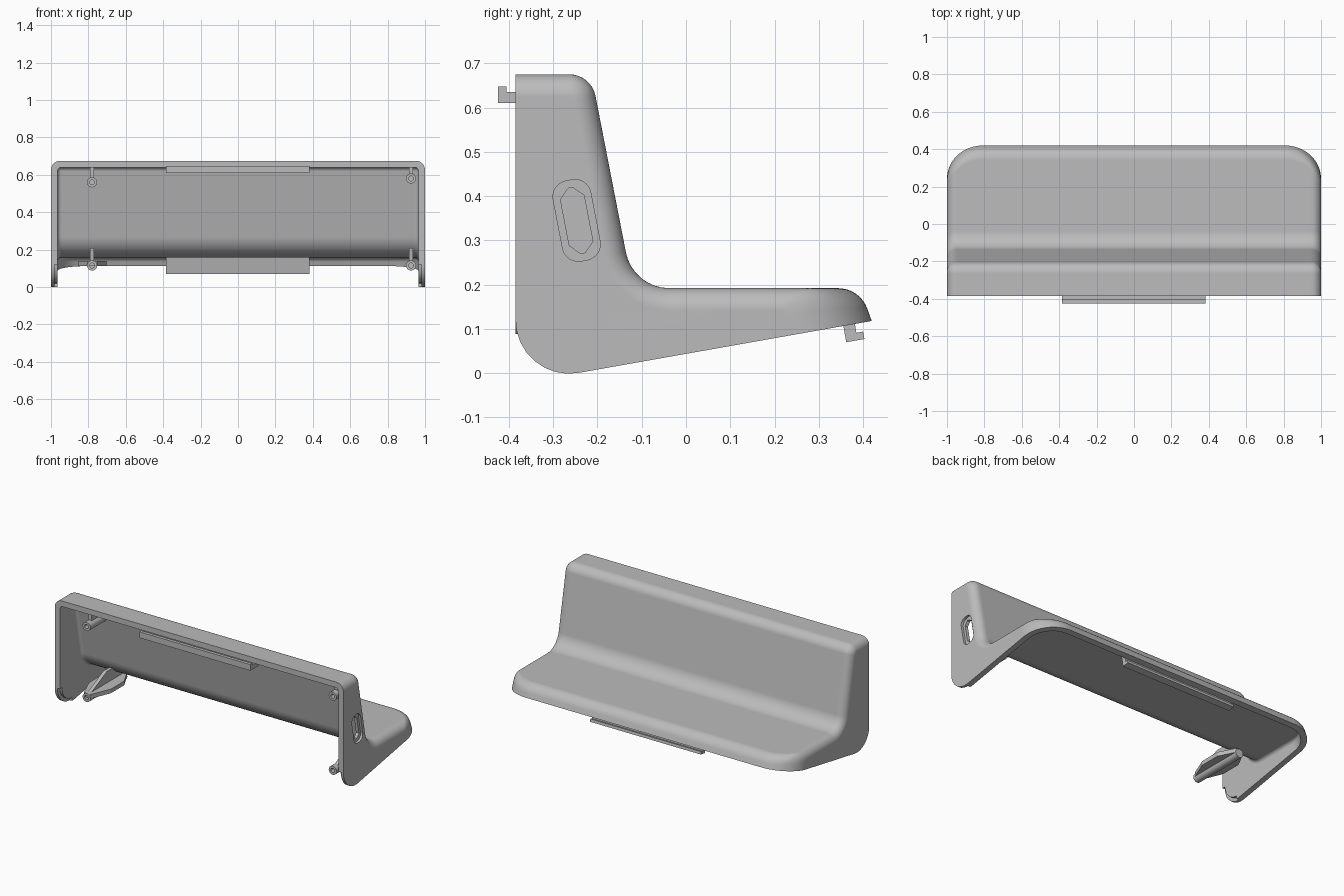
import bpy, bmesh, math
from mathutils import Vector

cube = bpy.data.objects.get("Cube")
if cube:
    bpy.data.objects.remove(cube)

grey = bpy.data.materials.new("plain_grey")
grey.use_nodes = True
grey.diffuse_color = (0.5, 0.5, 0.5, 1)
grey.node_tree.nodes["Principled BSDF"].inputs["Base Color"].default_value = (0.5, 0.5, 0.5, 1)


def fillet(corners, n=8):
    """Closed outline from (u, v, radius) corners, each rounded with n segments."""
    out = []
    for i, (u, v, r) in enumerate(corners):
        p = Vector((u, v))
        if r <= 0:
            out.append(p)
            continue
        a = (Vector(corners[i - 1][:2]) - p).normalized()
        b = (Vector(corners[(i + 1) % len(corners)][:2]) - p).normalized()
        half = a.angle(b) / 2
        centre = p + (a + b).normalized() * (r / math.sin(half))
        s = p + a * (r / math.tan(half)) - centre
        e = p + b * (r / math.tan(half)) - centre
        sweep = s.angle_signed(e)
        for k in range(n + 1):
            t = -sweep * k / n
            out.append(centre + Vector((s.x * math.cos(t) - s.y * math.sin(t),
                                        s.x * math.sin(t) + s.y * math.cos(t))))
    return out


def loft(name, rings):
    """Skin equal-length rings of 3D points and cap both ends."""
    bm = bmesh.new()
    rows = [[bm.verts.new(p) for p in ring] for ring in rings]
    n = len(rows[0])
    for a, b in zip(rows, rows[1:]):
        for i in range(n):
            bm.faces.new((a[i], a[(i + 1) % n], b[(i + 1) % n], b[i]))
    bm.faces.new(rows[0])
    bm.faces.new(rows[-1])
    bmesh.ops.recalc_face_normals(bm, faces=bm.faces)
    mesh = bpy.data.meshes.new(name)
    bm.to_mesh(mesh)
    bm.free()
    mesh.materials.append(grey)
    obj = bpy.data.objects.new(name, mesh)
    bpy.context.collection.objects.link(obj)
    return obj


def prism_x(name, outline, x0, x1):
    return loft(name, [[(x, y, z) for y, z in outline] for x in (x0, x1)])


def cut(target, cutter):
    mod = target.modifiers.new("cut", "BOOLEAN")
    mod.operation, mod.solver, mod.object = "DIFFERENCE", "EXACT", cutter
    with bpy.context.temp_override(object=target, active_object=target):
        bpy.ops.object.modifier_apply(modifier=mod.name)
    bpy.data.objects.remove(cutter)


def smooth(obj):
    bpy.ops.object.select_all(action="DESELECT")
    obj.select_set(True)
    bpy.context.view_layer.objects.active = obj
    bpy.ops.object.shade_smooth_by_angle(angle=math.radians(32))


# L-shaped section: wall inset t, edge rounding d, back edge shift s
def section(t, d, s, front, drop):
    i = t + d
    slope = lambda z: -0.12 - 0.1944 * (z - 0.192) - 1.019 * i
    top, seat, m = 0.675 - i, 0.192 - i, 0.0437 - drop
    k = 0.462 - 1.063 * t - s
    ye = (k - 0.36 * m) / 1.0637
    return fillet([
        (front, top, 0),
        (slope(top), top, max(0.06 - i, 0.008)),
        (slope(seat), seat, 0.1 + i),
        (k - 0.36 * seat, seat, max(0.07 - i, 0.012)),
        (ye, m + 0.177 * ye, 0),
        (front, m + 0.177 * front, 0.121)])


# Body with rounded back corners in plan and rounded side edges
def body(name, half, big, small, t, front, drop, steps=20):
    right = []
    for j in range(steps + 1):
        a = math.pi / 2 * j / steps
        x = half - big + big * math.sin(a)
        e = max(0, x - half + small)
        d = small - math.sqrt(max(0, small * small - e * e))
        ring = section(t, d, big * (1 - math.cos(a)), front, drop)
        right.append((x, ring))
    slices = [(-x, r) for x, r in reversed(right)] + right
    return loft(name, [[(x, y, z) for y, z in r] for x, r in slices])


shell = body("shell", 1.0, 0.19, 0.05, 0, -0.385, 0)
cut(shell, body("cavity", 0.965, 0.155, 0.02, 0.035, -0.6, 0.2))

# Thin lip at the lower front corner of each side wall
arc = [(-0.264 + 0.1 * math.cos(a), 0.12 + 0.1 * math.sin(a))
       for a in (math.pi * (1 + k / 20) for k in range(11))]
lip = arc + [(-0.264, -0.05), (-0.45, -0.05), (-0.45, 0.12)]
for side in (-1, 1):
    cut(shell, prism_x("lip_cutter", lip, side * 0.95, side * 0.982))


# Recessed cable slot in the left wall
def tilted(w, h, r, n):
    c, s = math.cos(0.19), math.sin(0.19)
    pts = fillet([(-w, h, r), (w, h, r), (w, -h, r), (-w, -h, r)], n)
    return [(-0.247 + u * c - v * s, 0.345 + u * s + v * c) for u, v in pts]


cut(shell, prism_x("recess_cutter", tilted(0.043, 0.092, 0.036, 8), 0.985, 1.1))
cut(shell, prism_x("slot_cutter", tilted(0.027, 0.075, 0.022, 1), 0.9, 1.1))
smooth(shell)
weighted = shell.modifiers.new("weighted_normals", "WEIGHTED_NORMAL")
weighted.keep_sharp = True

# Hooked clips along the top and back edges
prism_x("top_clip", [(-0.425, 0.61), (-0.34, 0.61), (-0.34, 0.65), (-0.36, 0.65),
                     (-0.36, 0.635), (-0.405, 0.635), (-0.405, 0.648), (-0.425, 0.648)],
        -0.385, 0.383)
prism_x("bottom_clip", [(0.345, 0.165), (0.362, 0.07), (0.403, 0.077),
                        (0.4, 0.094), (0.385, 0.091), (0.372, 0.165)], -0.385, 0.383)


# Hollow screw posts with a support rib above each
def post(name, x, z, back, rib):
    steps = ((0.027, back), (0.027, -0.385), (0.013, -0.385), (0.013, -0.3))
    angles = [math.tau * k / 24 for k in range(24)]
    smooth(loft(name, [[(x + r * math.cos(a), y, z + r * math.sin(a)) for a in angles]
                       for r, y in steps]))
    prism_x(name + "_rib", rib, x - 0.011, x + 0.011)


for side, x, z in (("right", -0.78, 0.56), ("left", 0.925, 0.58)):
    post("upper_post_" + side, x, z, -0.215,
         [(-0.35, z + 0.02), (-0.35, 0.65), (-0.225, 0.65), (-0.215, z + 0.02)])
    post("lower_post_" + side, x, 0.115, -0.02,
         [(-0.36, 0.135), (-0.2, 0.21), (-0.13, 0.21), (-0.05, 0.165), (-0.02, 0.135)])

# Spindle-shaped side fins on the lower right post
fin = [(-0.025, -0.375), (0.025, -0.375), (0.076, -0.25), (0.076, -0.12),
       (0.025, -0.02), (-0.025, -0.02), (-0.076, -0.12), (-0.076, -0.25)]
loft("lower_post_fins", [[(-0.78 + u, y, z) for u, y in fin] for z in (0.112, 0.138)])
